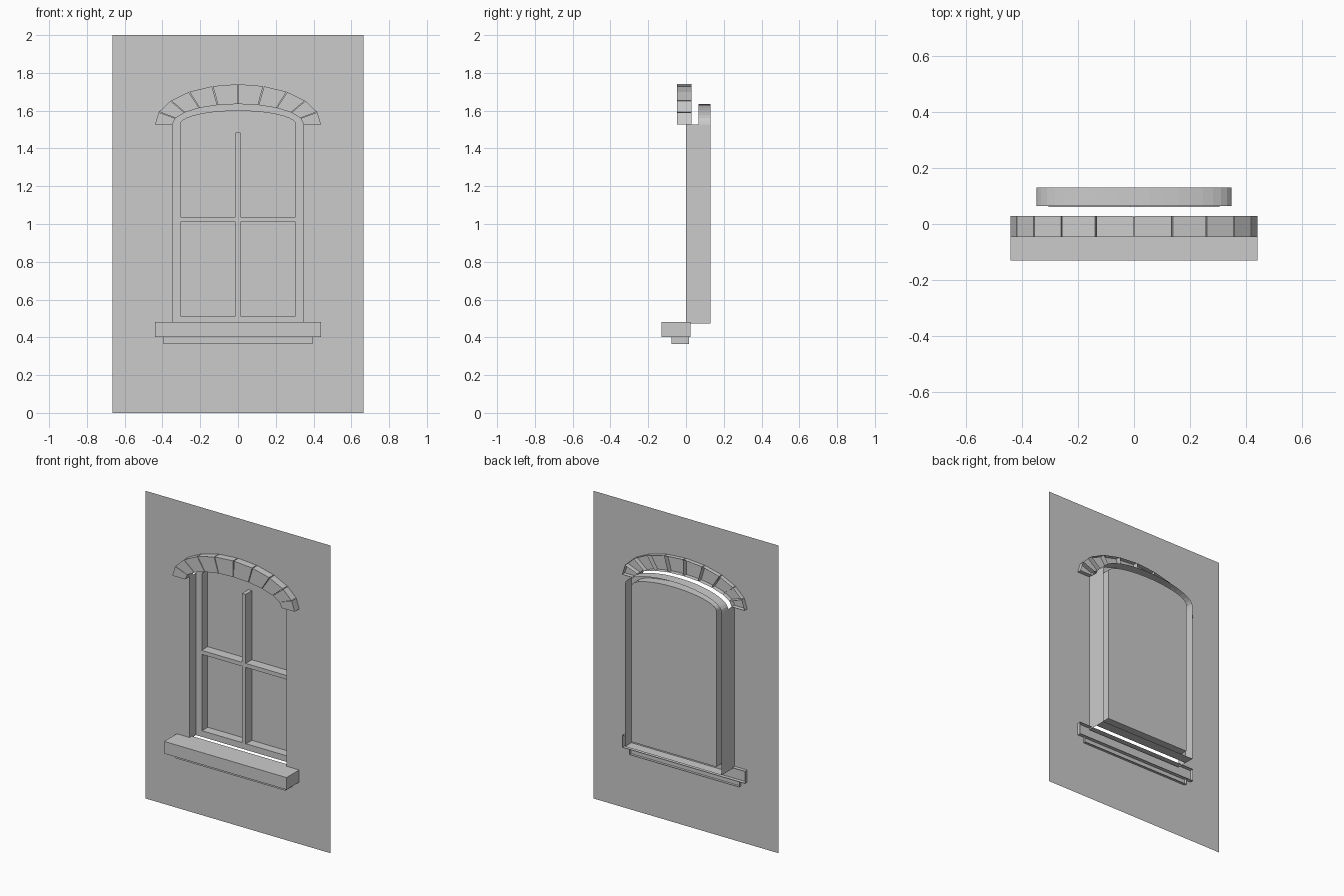
import bpy, bmesh, math

if "Cube" in bpy.data.objects:
    bpy.data.objects.remove(bpy.data.objects["Cube"])

Z0 = 1.527          # spring line of all arches
GLASS_Y, FRAME_Y, BACK_Y = 0.124, 0.065, 0.13


def make(name, verts, faces):
    me = bpy.data.meshes.new(name)
    me.from_pydata(verts, [], faces)
    me.update()
    ob = bpy.data.objects.new(name, me)
    bpy.context.collection.objects.link(ob)
    return ob


def arch_point(a, b, t):
    return (a * math.sin(t), Z0 + b * math.cos(t))


def arch_loop(a, b, bottom, n=20):
    """Window outline: two bottom corners plus an elliptical head."""
    head = [arch_point(a, b, math.pi / 2 - math.pi * i / n) for i in range(n + 1)]
    return [(-a, bottom), (a, bottom)] + head


def open_box(name, x0, x1, y0, y1, z0, z1):
    """Box without a back face."""
    v = [(x, y, z) for y in (y0, y1) for x, z in ((x0, z0), (x1, z0), (x1, z1), (x0, z1))]
    f = [(0, 1, 2, 3)] + [(i, i + 4, (i + 1) % 4 + 4, (i + 1) % 4) for i in range(4)]
    return make(name, v, f)


outer = arch_loop(0.348, 0.108, 0.472)
inner = arch_loop(0.305, 0.072, 0.512)
n = len(outer)

# wall sheet with arched opening
bm = bmesh.new()
rect = [(-0.665, 0), (0.665, 0), (0.665, 2), (-0.665, 2)]
edges = []
for loop in (rect, outer):
    vs = [bm.verts.new((x, 0, z)) for x, z in loop]
    edges += [bm.edges.new((vs[i], vs[(i + 1) % len(vs)])) for i in range(len(vs))]
bmesh.ops.triangle_fill(bm, edges=edges, use_beauty=True, normal=(0, -1, 0))
wall = make("wall", [], [])
bm.to_mesh(wall.data)
bm.free()

# frame: channel section, open at the back
rings = [(outer, BACK_Y), (outer, FRAME_Y), (inner, FRAME_Y), (inner, GLASS_Y)]
verts = [(x, y, z) for loop, y in rings for x, z in loop]
faces = [(r * n + i, r * n + (i + 1) % n, (r + 1) * n + (i + 1) % n, (r + 1) * n + i)
         for r in range(3) for i in range(n)]
make("window_frame", verts, faces)

# glass
make("glass", [(x, GLASS_Y, z) for x, z in inner], [tuple(range(n))])

# side reveals between wall and frame
for s, side in ((-1, "left"), (1, "right")):
    x = s * 0.348
    f = (0, 1, 2, 3) if s < 0 else (3, 2, 1, 0)
    make("reveal_" + side,
         [(x, 0, 0.472), (x, FRAME_Y, 0.472), (x, FRAME_Y, Z0), (x, 0, Z0)], [f])

# glazing bars
open_box("vertical_bar", -0.013, 0.013, 0.061, GLASS_Y, 0.512, 1.485)
open_box("horizontal_bar", -0.305, 0.305, 0.061, GLASS_Y, 1.01, 1.036)

# sill and the moulding below it
open_box("sill", -0.44, 0.44, -0.13, 0.024, 0.402, 0.481)
open_box("sill_moulding", -0.395, 0.395, -0.078, 0.017, 0.364, 0.402)

# arch stones
gap = 0.006
for k in range(10):
    t0 = -math.pi / 2 + k * math.pi / 10 + (gap if k else 0)
    t1 = -math.pi / 2 + (k + 1) * math.pi / 10 - (gap if k < 9 else 0)
    prof = [arch_point(0.348, 0.108, t0), arch_point(0.348, 0.108, t1),
            arch_point(0.44, 0.213, t1), arch_point(0.44, 0.213, t0)]
    v = [(x, y, z) for y in (-0.047, 0.028) for x, z in prof]
    f = [(0, 1, 2, 3)] + [(i, i + 4, (i + 1) % 4 + 4, (i + 1) % 4) for i in range(4)]
    make(f"arch_stone_{k + 1}", v, f)
